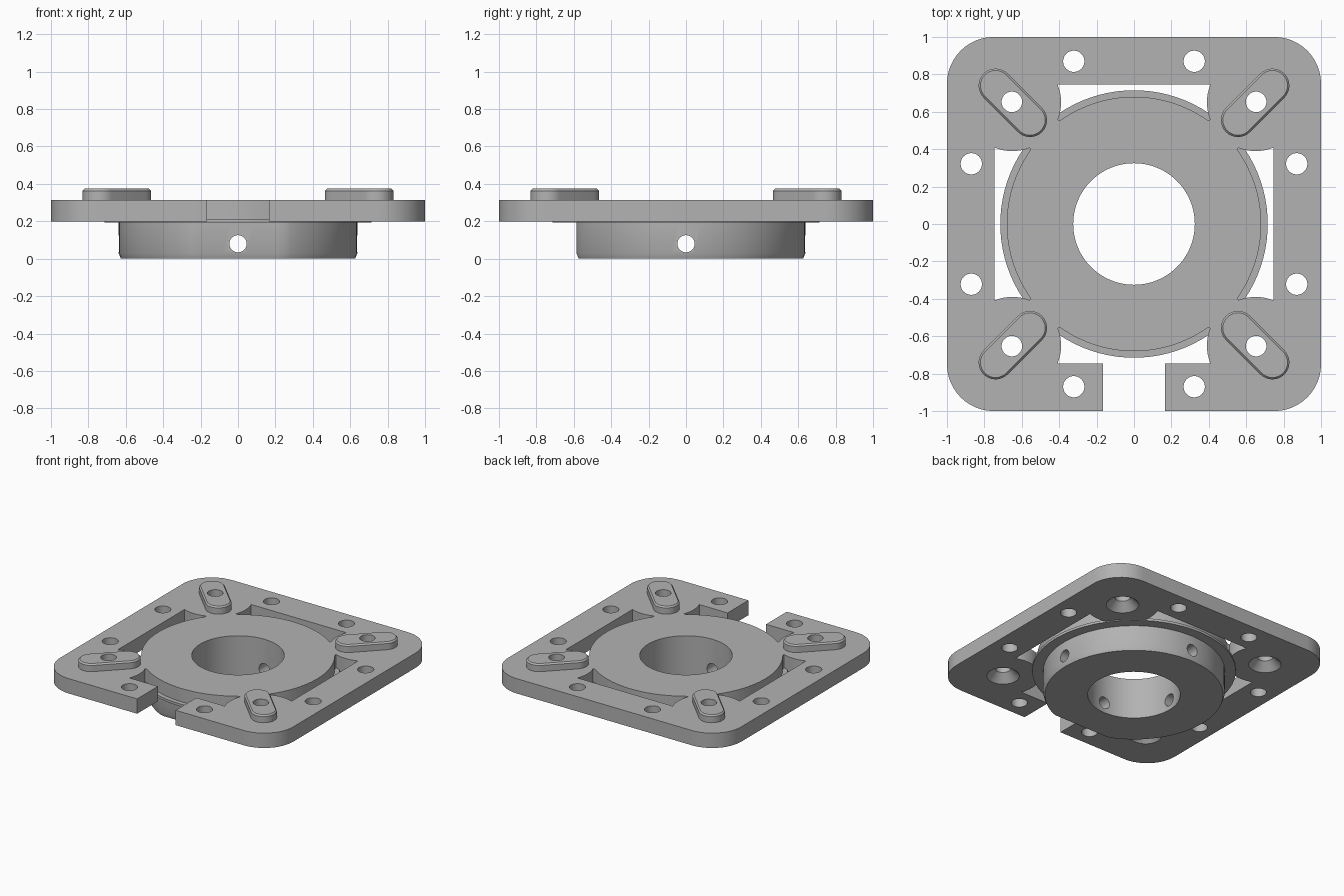
import bpy, bmesh
from math import sin, cos, pi, radians
from mathutils import Matrix, Vector

cube = bpy.data.objects.get("Cube")
if cube:
    bpy.data.objects.remove(cube, do_unlink=True)

BOTTOM, TOP = 0.2, 0.315     # plate faces
SCREW = 0.653                # corner screw offset
SIDES = [(1, 1), (-1, 1), (-1, -1), (1, -1)]

grey = bpy.data.materials.new("machined grey")
grey.use_nodes = True
grey.diffuse_color = (0.45, 0.45, 0.45, 1)
grey.node_tree.nodes["Principled BSDF"].inputs["Base Color"].default_value = grey.diffuse_color


def arc(cx, cy, r, start, end, steps):
    """Points along an arc, angles in degrees."""
    angles = [radians(start + (end - start) * i / steps) for i in range(steps + 1)]
    return [(cx + r * cos(a), cy + r * sin(a)) for a in angles]


def circle(r, x=0, y=0, steps=64):
    return arc(x, y, r, 0, 360, steps)[:-1]


def loft(name, rings, matrix=Matrix()):
    """Closed solid through a stack of (outline, height) rings."""
    bm = bmesh.new()
    loops = [[bm.verts.new((x, y, z)) for x, y in pts] for pts, z in rings]
    for low, high in zip(loops, loops[1:]):
        n = len(low)
        for i in range(n):
            j = (i + 1) % n
            bm.faces.new((low[i], low[j], high[j], high[i]))
    bm.faces.new(loops[0][::-1])
    bm.faces.new(loops[-1])
    bmesh.ops.recalc_face_normals(bm, faces=bm.faces)
    bm.transform(matrix)
    mesh = bpy.data.meshes.new(name)
    bm.to_mesh(mesh)
    bm.free()
    mesh.materials.append(grey)
    obj = bpy.data.objects.new(name, mesh)
    bpy.context.collection.objects.link(obj)
    return obj


def combine(target, tool, operation="DIFFERENCE"):
    """Apply a boolean and discard the tool."""
    mod = target.modifiers.new("cut", "BOOLEAN")
    mod.operation, mod.solver, mod.object = operation, "EXACT", tool
    tool.hide_render = True
    bpy.context.view_layer.objects.active = target
    bpy.ops.object.modifier_apply(modifier=mod.name)
    bpy.data.objects.remove(tool, do_unlink=True)


def drill(target, r, x, y):
    combine(target, loft("drill", [(circle(r, x, y, 32), -0.5), (circle(r, x, y, 32), 1)]))


# Rounded square plate
outline = []
for i, (sx, sy) in enumerate(SIDES):
    outline += arc(sx * 0.75, sy * 0.75, 0.25, i * 90, i * 90 + 90, 12)
body = loft("plate_and_hub", [(outline, BOTTOM), (outline, TOP)])

# Four curved pockets around the central disc
half = arc(0.65, 0.65, 0.26, 158.6, 201, 8) + arc(0, 0, 0.68, 55, 90, 16)
pocket = half + [(-x, y) for x, y in half[-2::-1]]
for i in range(4):
    turn = Matrix.Rotation(i * pi / 2, 4, "Z")
    combine(body, loft("pocket", [(pocket, 0.1), (pocket, 0.5)], turn))

# Open gap through the front edge
gap = [(-0.165, -1.1), (0.165, -1.1), (0.165, -0.7), (-0.165, -0.7)]
combine(body, loft("gap", [(gap, 0.1), (gap, 0.5)]))

# Thin flange under the disc
combine(body, loft("flange", [(circle(0.715, steps=96), 0.193),
                              (circle(0.715, steps=96), 0.212)]), "UNION")


# Hub with a flat on its front and a chamfered lower edge
def hub_ring(r, flat):
    return [(x, max(y, -flat)) for x, y in circle(r, steps=96)]


combine(body, loft("hub", [(hub_ring(0.626, 0.574), 0), (hub_ring(0.638, 0.586), 0.03),
                           (hub_ring(0.638, 0.586), 0.25)]), "UNION")

# Central bore and crossing set-screw holes
combine(body, loft("bore", [(circle(0.325, steps=96), -0.1), (circle(0.325, steps=96), 0.5)]))
for axis in "XY":
    cross = Matrix.Translation(Vector((0, 0, 0.08))) @ Matrix.Rotation(pi / 2, 4, axis)
    combine(body, loft("cross_hole", [(circle(0.046, steps=32), -1), (circle(0.046, steps=32), 1)], cross))

# Mounting holes along the edges, and countersunk corner holes
for sx, sy in SIDES:
    drill(body, 0.057, sx * 0.322, sy * 0.87)
    drill(body, 0.057, sx * 0.87, sy * 0.322)
    x, y = sx * SCREW, sy * SCREW
    drill(body, 0.055, x, y)
    combine(body, loft("countersink", [(circle(0.125, x, y, 32), BOTTOM - 0.01),
                                       (circle(0.055, x, y, 32), BOTTOM + 0.06)]))


# Raised diagonal keys, each with a screw hole
def slot_outline(r):
    return arc(0.13, 0, r, -90, 90, 16) + arc(-0.13, 0, r, 90, 270, 16)


parts = [body]
key_names = ["back_left_key", "back_right_key", "front_right_key", "front_left_key"]
for i, (sx, sy) in enumerate(SIDES):
    place = Matrix.Translation(Vector((sx * 0.648, sy * 0.648, 0))) @ Matrix.Rotation(
        pi / 4 + i * pi / 2, 4, "Z")
    key = loft(key_names[i], [(slot_outline(0.091), TOP), (slot_outline(0.091), 0.363),
                              (slot_outline(0.081), 0.374)], place)
    drill(key, 0.055, sx * SCREW, sy * SCREW)
    parts.append(key)

# Smooth the round walls and keep edges crisp
bpy.ops.object.select_all(action="DESELECT")
for obj in parts:
    obj.select_set(True)
bpy.context.view_layer.objects.active = body
bpy.ops.object.shade_smooth_by_angle(angle=radians(25))
